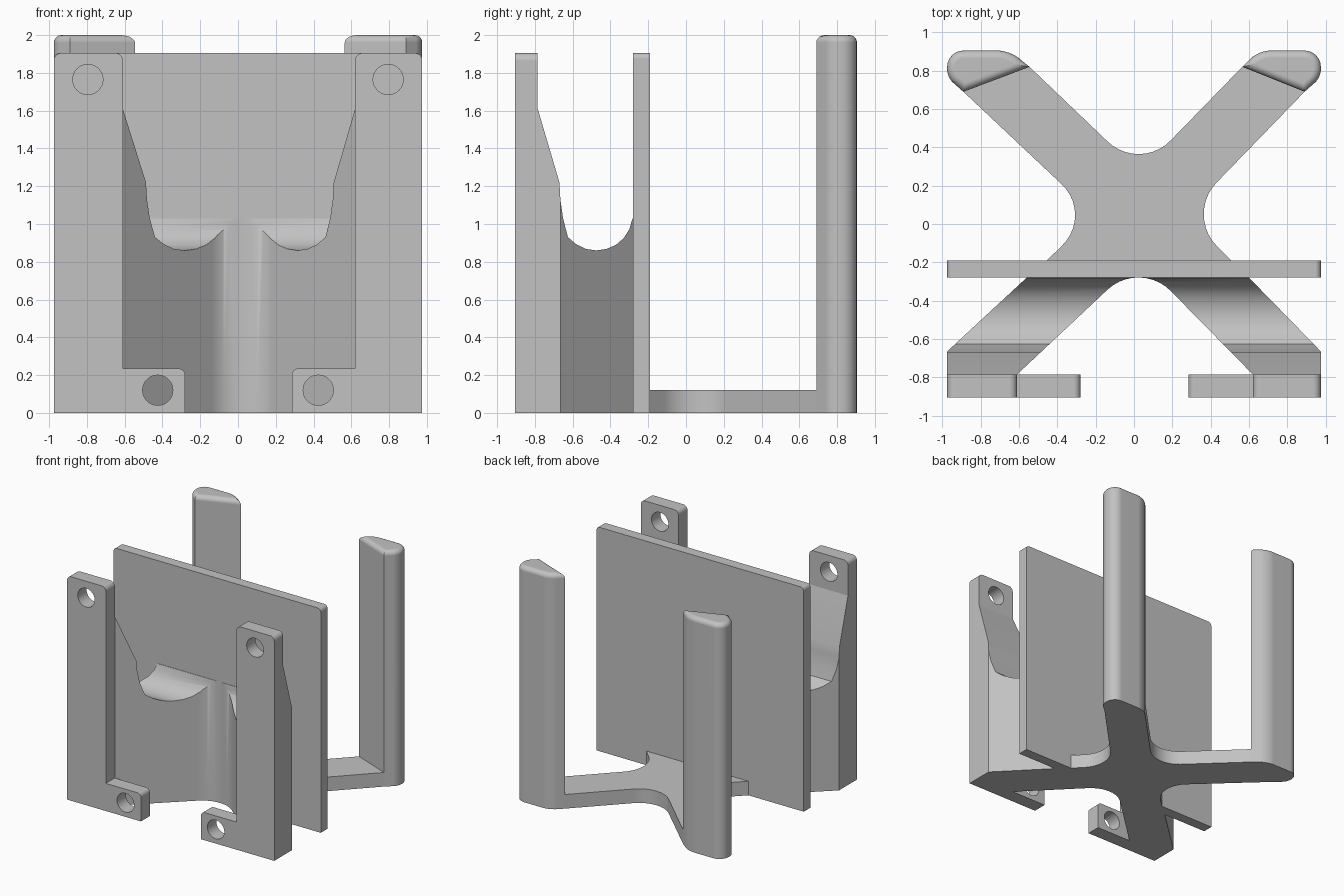
import bpy, bmesh, math
from mathutils import Vector

cube = bpy.data.objects.get("Cube")
if cube:
    bpy.data.objects.remove(cube, do_unlink=True)

grey = bpy.data.materials.new("plain grey")
grey.use_nodes = True
colour = (0.54, 0.54, 0.54, 1)
grey.diffuse_color = colour
grey.node_tree.nodes["Principled BSDF"].inputs["Base Color"].default_value = colour


def rounded(points, steps=10):
    """Outline whose corners given as (a, b, setback) are filleted."""
    out = []
    for i, p in enumerate(points):
        c = Vector(p[:2])
        if len(p) < 3:
            out.append(c)
            continue
        u = (Vector(points[i - 1][:2]) - c).normalized() * p[2]
        v = (Vector(points[(i + 1) % len(points)][:2]) - c).normalized() * p[2]
        for k in range(steps + 1):
            a = math.pi / 2 * k / steps
            out.append(c + u * (1 - math.sin(a)) + v * (1 - math.cos(a)))
    return out


def prism(name, outline, axis, start, end, top_round=0):
    """Extrude an outline along an axis, optionally filleting the far rim."""
    def place(p, d):
        return {"x": (d, p[0], p[1]), "y": (p[0], d, p[1]), "z": (p[0], p[1], d)}[axis]
    bm = bmesh.new()
    near = [bm.verts.new(place(p, start)) for p in outline]
    far = [bm.verts.new(place(p, end)) for p in outline]
    bm.faces.new(near)
    cap = bm.faces.new(far)
    n = len(outline)
    for i in range(n):
        j = (i + 1) % n
        bm.faces.new((near[i], near[j], far[j], far[i]))
    bmesh.ops.recalc_face_normals(bm, faces=bm.faces)
    if top_round:
        bmesh.ops.bevel(bm, geom=list(cap.edges), offset=top_round, segments=5,
                        profile=0.5, affect="EDGES", clamp_overlap=True)
    mesh = bpy.data.meshes.new(name)
    bm.to_mesh(mesh)
    bm.free()
    mesh.materials.append(grey)
    obj = bpy.data.objects.new(name, mesh)
    bpy.context.collection.objects.link(obj)
    return obj


def activate(obj):
    bpy.ops.object.select_all(action="DESELECT")
    obj.select_set(True)
    bpy.context.view_layer.objects.active = obj


def cut(obj, cutter):
    activate(obj)
    mod = obj.modifiers.new("cut", "BOOLEAN")
    mod.operation = "DIFFERENCE"
    mod.solver = "EXACT"
    mod.object = cutter
    bpy.ops.object.modifier_apply(modifier=mod.name)
    bpy.data.objects.remove(cutter, do_unlink=True)


def finish(obj):
    activate(obj)
    bpy.ops.object.shade_smooth_by_angle(angle=math.radians(30))
    mod = obj.modifiers.new("even shading", "WEIGHTED_NORMAL")
    mod.keep_sharp = True


def circle(cx, cz, r, n=32):
    return [(cx + r * math.cos(math.tau * k / n), cz + r * math.sin(math.tau * k / n))
            for k in range(n)]


W, H = 0.975, 1.905

# Upright dividing plate
finish(prism("divider_plate", rounded([(-W, 0), (W, 0), (W, H, 0.03), (-W, H, 0.03)]),
             "y", -0.28, -0.19))

# Low cross-shaped base behind the plate
finish(prism("cross_base", rounded([
    (-0.5, -0.235), (0.55, -0.235), (0.27, 0.05, 0.23), (0.89, 0.69), (0.8, 0.8),
    (0.565, 0.82), (0.03, 0.27, 0.23), (-0.545, 0.82), (-0.8, 0.8), (-0.89, 0.69),
    (-0.21, 0.05, 0.23)]), "z", 0, 0.12))

# Tall front arms with a scooped trough across them
arms = prism("front_arms", rounded([
    (W, -0.785), (W, -0.665), (0.6, -0.28), (0.6, -0.235), (-0.56, -0.235),
    (-0.56, -0.28), (-W, -0.665), (-W, -0.785), (-0.61, -0.785),
    (0.03, -0.185, 0.23), (0.62, -0.785)]), "z", 0, 1.7)
trough = [(-0.82, 1.8), (-0.82, 1.729), (-0.67, 1.22), (-0.665, 1.13), (-0.651, 1.03),
          (-0.625, 0.93), (-0.58, 0.892), (-0.53, 0.868), (-0.475, 0.86), (-0.42, 0.868),
          (-0.37, 0.89), (-0.33, 0.925), (-0.3, 0.972), (-0.283, 1.03), (-0.2, 1.03),
          (-0.2, 1.8)]
cut(arms, prism("trough_cutter", trough, "x", -1.2, 1.2))
finish(arms)

for side, word, inner, toe, post_in in ((1, "left", 0.62, 0.285, 0.565),
                                        (-1, "right", 0.61, 0.28, 0.545)):
    # Front mounting bracket with foot tab and two screw holes
    shape = rounded([(toe, 0), (W, 0), (W, H, 0.04), (inner, H, 0.04),
                     (inner, 0.235), (toe, 0.235, 0.035)])
    bracket = prism(word + "_bracket", [(side * p.x, p.y) for p in shape],
                    "y", -0.905, -0.785)
    for hx, hz in ((0.795, 1.765), (0.425, 0.12)):
        cut(bracket, prism("hole_cutter", circle(side * hx, hz, 0.08), "y", -1, -0.7))
    finish(bracket)

    # Rear corner post with softened top
    shape = rounded([(0.89, 0.69), (W, 0.765, 0.04), (W, 0.905, 0.085),
                     (0.65, 0.905, 0.06), (post_in, 0.82)], 6)
    finish(prism(word + "_rear_post", [(side * p.x, p.y) for p in shape],
                 "z", 0, 2, top_round=0.04))
